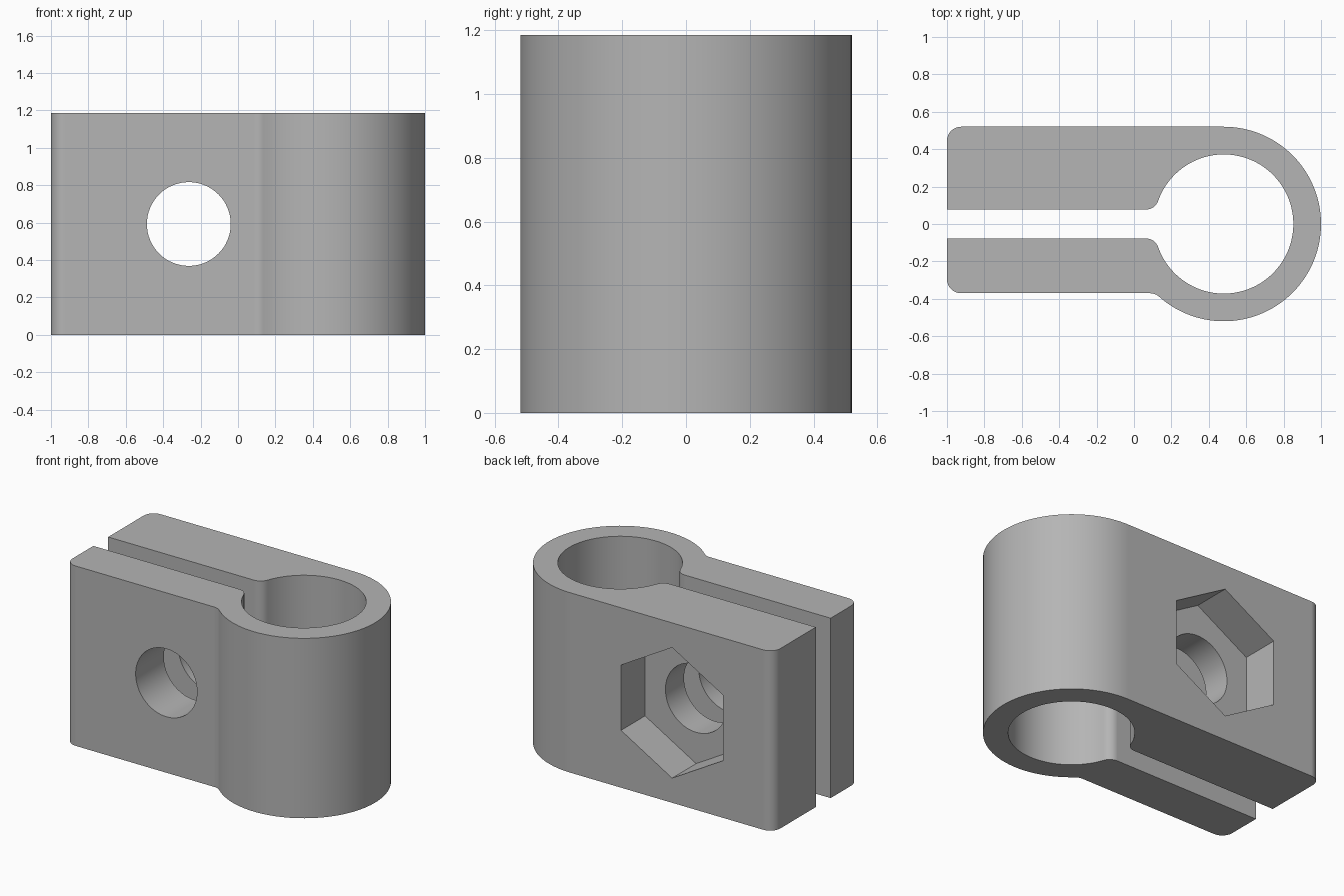
import bpy, bmesh
from math import sin, cos, pi, atan2, sqrt, radians
from mathutils import Matrix, Vector

cube = bpy.data.objects.get("Cube")
if cube:
    bpy.data.objects.remove(cube, do_unlink=True)

HEIGHT = 1.185
RING_X, R_OUT, R_BORE = 0.48, 0.52, 0.372
SLIT, FRONT, BACK, END = 0.077, -0.37, 0.52, -1.0
ROUND, LIP = 0.075, 0.07
BOLT = Vector((-0.263, 0, HEIGHT / 2))

grey = bpy.data.materials.new("plain grey")
grey.use_nodes = True
grey.diffuse_color = (0.46, 0.46, 0.46, 1)
grey.node_tree.nodes["Principled BSDF"].inputs["Base Color"].default_value = (0.46, 0.46, 0.46, 1)


def arc(cx, cy, r, a0, a1, n):
    """Points along an arc, angles in radians."""
    return [(cx + r * cos(a0 + (a1 - a0) * i / n),
             cy + r * sin(a0 + (a1 - a0) * i / n)) for i in range(n + 1)]


def make_object(name, bm):
    bmesh.ops.recalc_face_normals(bm, faces=bm.faces)
    mesh = bpy.data.meshes.new(name)
    bm.to_mesh(mesh)
    bm.free()
    mesh.materials.append(grey)
    obj = bpy.data.objects.new(name, mesh)
    bpy.context.collection.objects.link(obj)
    return obj


def prism_cutter(name, sides, radius, y0, y1):
    """Prism along y through the bolt axis, one corner pointing up."""
    bm = bmesh.new()
    place = Matrix.Translation(BOLT + Vector((0, (y0 + y1) / 2, 0))) @ Matrix.Rotation(pi / 2, 4, "X")
    bmesh.ops.create_cone(bm, cap_ends=True, segments=sides, radius1=radius,
                          radius2=radius, depth=y1 - y0, matrix=place)
    # Turn the prism so that a corner lies straight above the axis
    top = max(bm.verts, key=lambda v: v.co.z).co - BOLT
    bmesh.ops.rotate(bm, verts=bm.verts, cent=BOLT,
                     matrix=Matrix.Rotation(-atan2(top.x, top.z), 3, "Y"))
    obj = make_object(name, bm)
    obj.hide_render = True
    return obj


# Blend where the bore opens into the slit
lip_y = SLIT + LIP
lip_dx = sqrt((R_BORE + LIP) ** 2 - lip_y ** 2)
lip_x = RING_X - lip_dx
lip_angle = atan2(lip_y, lip_dx)
upper_lip = arc(lip_x, lip_y, LIP, -pi / 2, -lip_angle, 8)

# Blend where the front arm meets the ring
neck_y = FRONT - ROUND
neck_dx = sqrt((R_OUT + ROUND) ** 2 - neck_y ** 2)
neck_angle = atan2(-neck_y, neck_dx)

# Clamp outline, anticlockwise from the front arm's outer corner
outline = arc(END + ROUND, FRONT + ROUND, ROUND, pi, 1.5 * pi, 8)
outline += arc(RING_X - neck_dx, neck_y, ROUND, pi / 2, neck_angle, 6)
outline += arc(RING_X, 0, R_OUT, neck_angle - pi, pi / 2, 72)[1:]
outline += arc(END + ROUND, BACK - ROUND, ROUND, pi / 2, pi, 8)
outline += [(END, SLIT)] + upper_lip
outline += arc(RING_X, 0, R_BORE, pi - lip_angle, lip_angle - pi, 88)[1:-1]
outline += [(x, -y) for x, y in reversed(upper_lip)] + [(END, -SLIT)]

bm = bmesh.new()
base = bm.faces.new([bm.verts.new((x, y, 0)) for x, y in outline])
raised = bmesh.ops.extrude_face_region(bm, geom=[base], use_keep_orig=True)
bmesh.ops.translate(bm, vec=(0, 0, HEIGHT),
                    verts=[g for g in raised["geom"] if isinstance(g, bmesh.types.BMVert)])
clamp = make_object("clamp_body", bm)

# Bolt hole through both arms and hexagonal nut pocket in the back arm
cutters = [prism_cutter("bolt_hole_cutter", 64, 0.224, -0.8, 0.8),
           prism_cutter("nut_pocket_cutter", 6, 0.43, BACK - 0.25, 0.8)]

bpy.ops.object.select_all(action="DESELECT")
bpy.context.view_layer.objects.active = clamp
clamp.select_set(True)
for cutter in cutters:
    cut = clamp.modifiers.new(cutter.name, "BOOLEAN")
    cut.operation = "DIFFERENCE"
    cut.solver = "EXACT"
    cut.object = cutter
    bpy.ops.object.modifier_apply(modifier=cut.name)
    bpy.data.objects.remove(cutter, do_unlink=True)

# Smooth curved walls, crisp edges, flat faces kept flat
bpy.ops.object.shade_smooth_by_angle(angle=radians(25))
weighted = clamp.modifiers.new("flat_faces", "WEIGHTED_NORMAL")
weighted.keep_sharp = True
